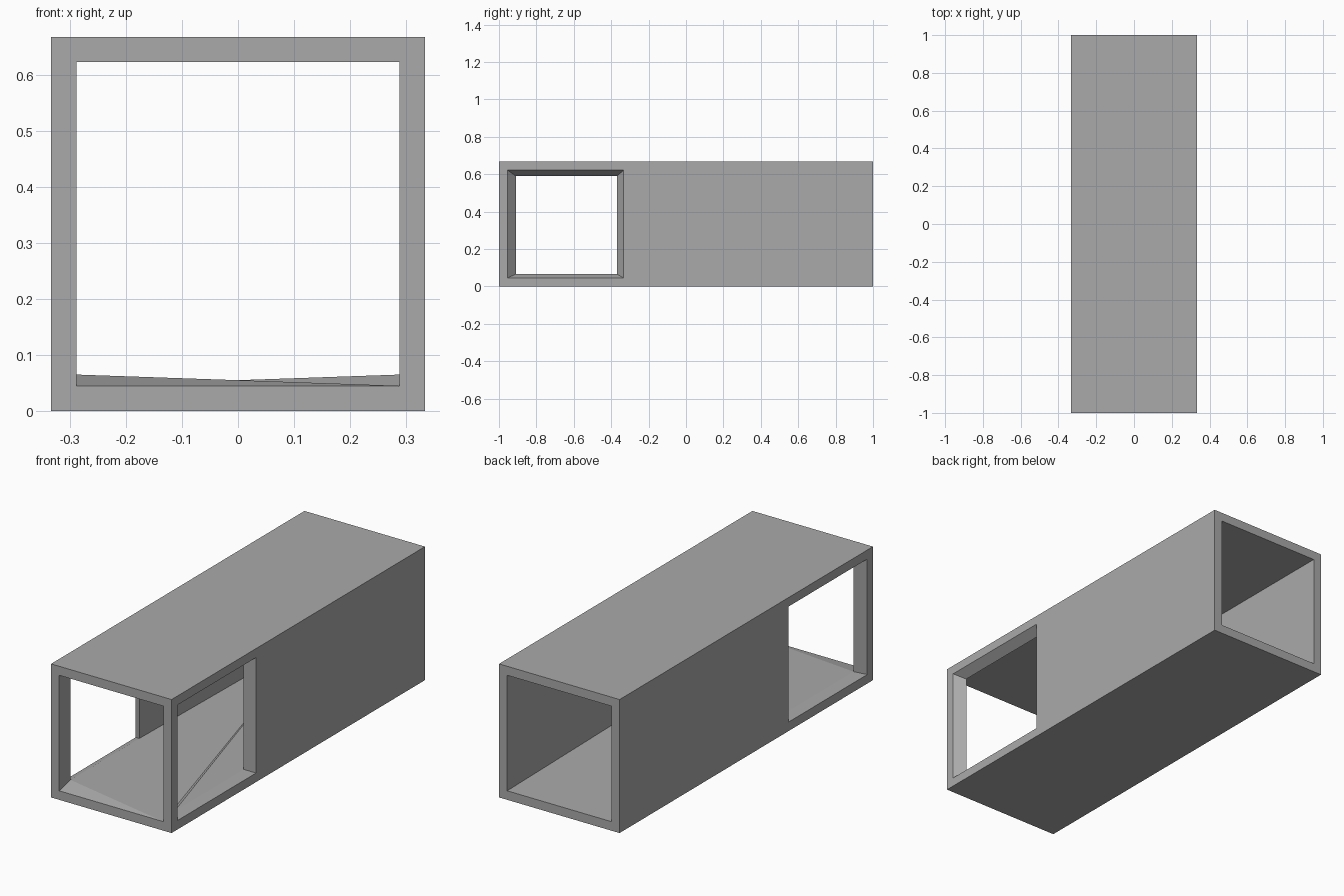
import bpy
import bmesh

cube = bpy.data.objects.get("Cube")
if cube:
    bpy.data.objects.remove(cube, do_unlink=True)

W, H, L = 0.333, 0.667, 1.0        # outer half width, height, half length
T = 0.045                          # wall thickness
I, LOW, HIGH = W - T, T, H - T     # inside of the tube

concrete = bpy.data.materials.new("concrete grey")
concrete.use_nodes = True
concrete.diffuse_color = (0.4, 0.4, 0.4, 1)
concrete.node_tree.nodes["Principled BSDF"].inputs["Base Color"].default_value = (0.4, 0.4, 0.4, 1)

bm = bmesh.new()


def face(*points):
    return bm.faces.new([bm.verts.new(p) for p in points])


def bridge(a, b):
    """Join two loops of four points with quads."""
    for k in range(4):
        n = (k + 1) % 4
        face(a[k], a[n], b[n], b[k])


def end_loop(x, low, high, y):
    return [(-x, y, low), (x, y, low), (x, y, high), (-x, y, high)]


def side_loop(x, y0, y1, low, high):
    return [(x, y0, low), (x, y1, low), (x, y1, high), (x, y0, high)]


# End frames, top, underside and ceiling
for y in (-L, L):
    bridge(end_loop(W, 0, H, y), end_loop(I, LOW, HIGH, y))
for x, z in ((W, 0), (W, H), (I, HIGH)):
    face((-x, -L, z), (x, -L, z), (x, L, z), (-x, L, z))

for s in (-1, 1):
    # Side wall with a tapered doorway near the front
    outer = side_loop(s * W, -0.955, -0.333, LOW, HIGH)
    inner = side_loop(s * I, -0.91, -0.368, 0.065, 0.59)
    bridge(side_loop(s * W, -L, L, 0, H), outer)
    bridge(outer, inner)

    # Inner wall, split around the doorway
    sill_front, sill_back, head_back, head_front = inner
    x = s * I
    front_low, back_low = (x, -L, LOW), (x, L, LOW)
    front_high, back_high = (x, -L, HIGH), (x, L, HIGH)
    face(front_low, sill_front, head_front, front_high)
    face(front_high, head_front, head_back, back_high)
    face(back_high, head_back, sill_back, back_low)

    # Half of the floor, fanned up to the door sill
    hub = (-x, s * L, LOW)
    rim = [front_low, sill_front, sill_back, back_low]
    for a, b in zip(rim, rim[1:]):
        face(hub, a, b)

bmesh.ops.remove_doubles(bm, verts=bm.verts, dist=0.0001)
bmesh.ops.recalc_face_normals(bm, faces=bm.faces)

mesh = bpy.data.meshes.new("tunnel")
bm.to_mesh(mesh)
bm.free()
mesh.materials.append(concrete)
tunnel = bpy.data.objects.new("tunnel", mesh)
bpy.context.collection.objects.link(tunnel)
